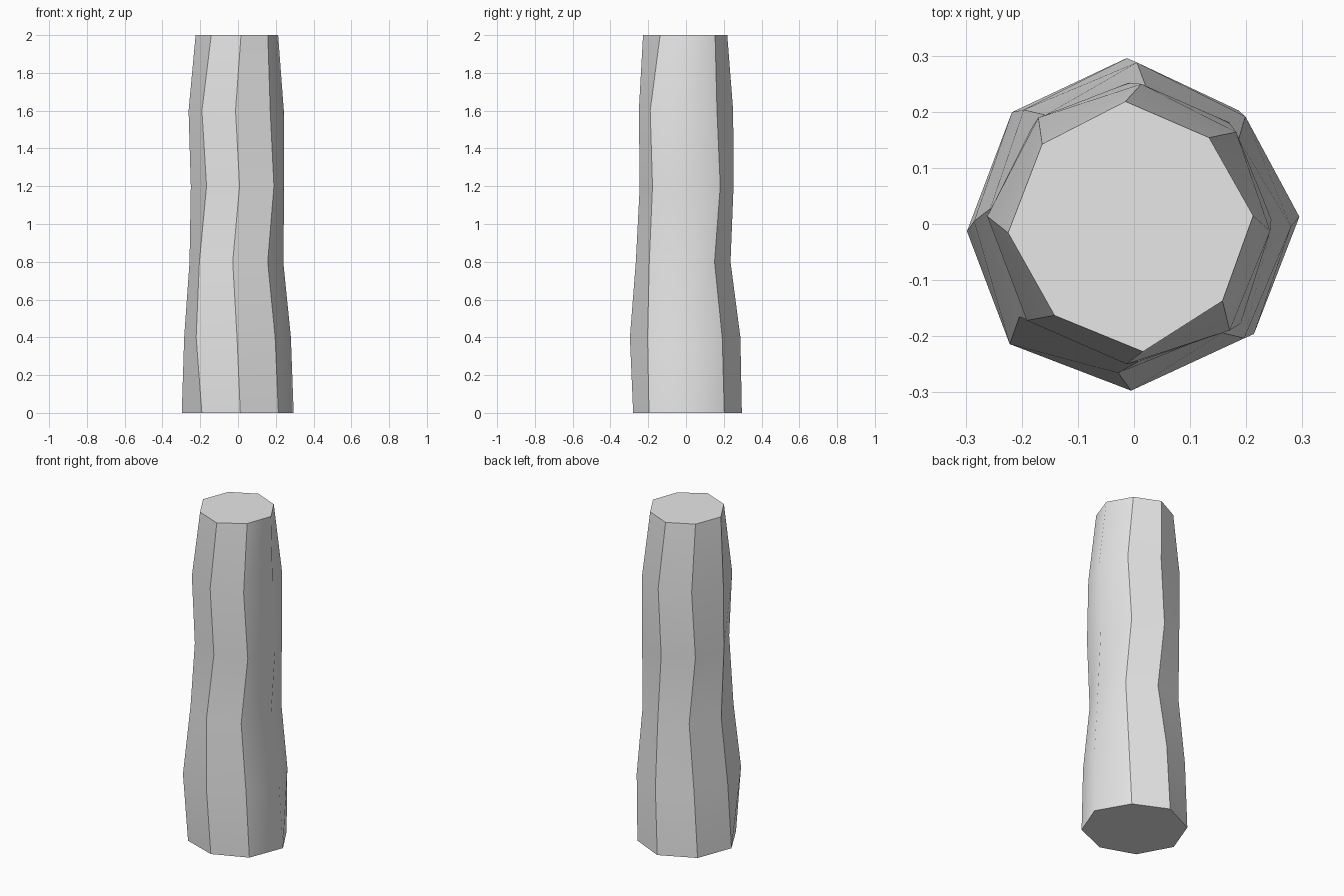
import bpy
import bmesh
from math import cos, sin, radians

# Remove the default object
default_cube = bpy.data.objects.get("Cube")
if default_cube:
    bpy.data.objects.remove(default_cube, do_unlink=True)


def make_material(name, colour):
    material = bpy.data.materials.new(name)
    material.use_nodes = True
    material.diffuse_color = colour
    shader = next(n for n in material.node_tree.nodes if n.type == "BSDF_PRINCIPLED")
    shader.inputs["Base Color"].default_value = colour
    return material


def make_trunk(name, rings, spacing, material):
    """Loft slightly twisted octagonal rings into one closed trunk."""
    bm = bmesh.new()
    loops = []
    for level, (twist, radii) in enumerate(rings):
        loop = []
        for side, radius in enumerate(radii):
            angle = radians(twist + side * 360 / len(radii))
            loop.append(bm.verts.new((radius * cos(angle) / 1000,
                                      radius * sin(angle) / 1000,
                                      level * spacing)))
        loops.append(loop)

    # Bark faces between neighbouring rings
    count = len(loops[0])
    for lower, upper in zip(loops, loops[1:]):
        for side in range(count):
            following = (side + 1) % count
            face = bm.faces.new((lower[side], lower[following],
                                 upper[following], upper[side]))
            face.smooth = True

    # Flat sawn ends
    bm.faces.new(list(reversed(loops[0])))
    bm.faces.new(loops[-1])
    for end in (loops[0], loops[-1]):
        for side in range(count):
            bm.edges.get((end[side - 1], end[side])).smooth = False

    # Upright ridges are crisp, except the rounded one on the left side
    for lower, upper in zip(loops, loops[1:]):
        for side in range(1, count):
            bm.edges.get((lower[side], upper[side])).smooth = False

    mesh = bpy.data.meshes.new(name)
    bm.to_mesh(mesh)
    bm.free()
    mesh.materials.append(material)
    trunk = bpy.data.objects.new(name, mesh)
    bpy.context.collection.objects.link(trunk)
    return trunk


# Each ring: twist in degrees, then ridge radii in thousandths,
# counter-clockwise from the left side
trunk_rings = [
    (2.5, (295, 275, 296, 295, 298, 283, 280, 290)),
    (-1, (280, 276, 288, 283, 285, 308, 297, 283)),
    (-6, (241, 240, 237, 250, 258, 263, 267, 250)),
    (2, (245, 248, 252, 250, 250, 244, 245, 260)),
    (-3, (243, 245, 250, 255, 262, 257, 250, 255)),
    (4, (213, 204, 219, 217, 225, 216, 228, 209)),
]

grey = make_material("plain grey", (0.8, 0.8, 0.8, 1))
make_trunk("trunk", trunk_rings, 0.4, grey)
